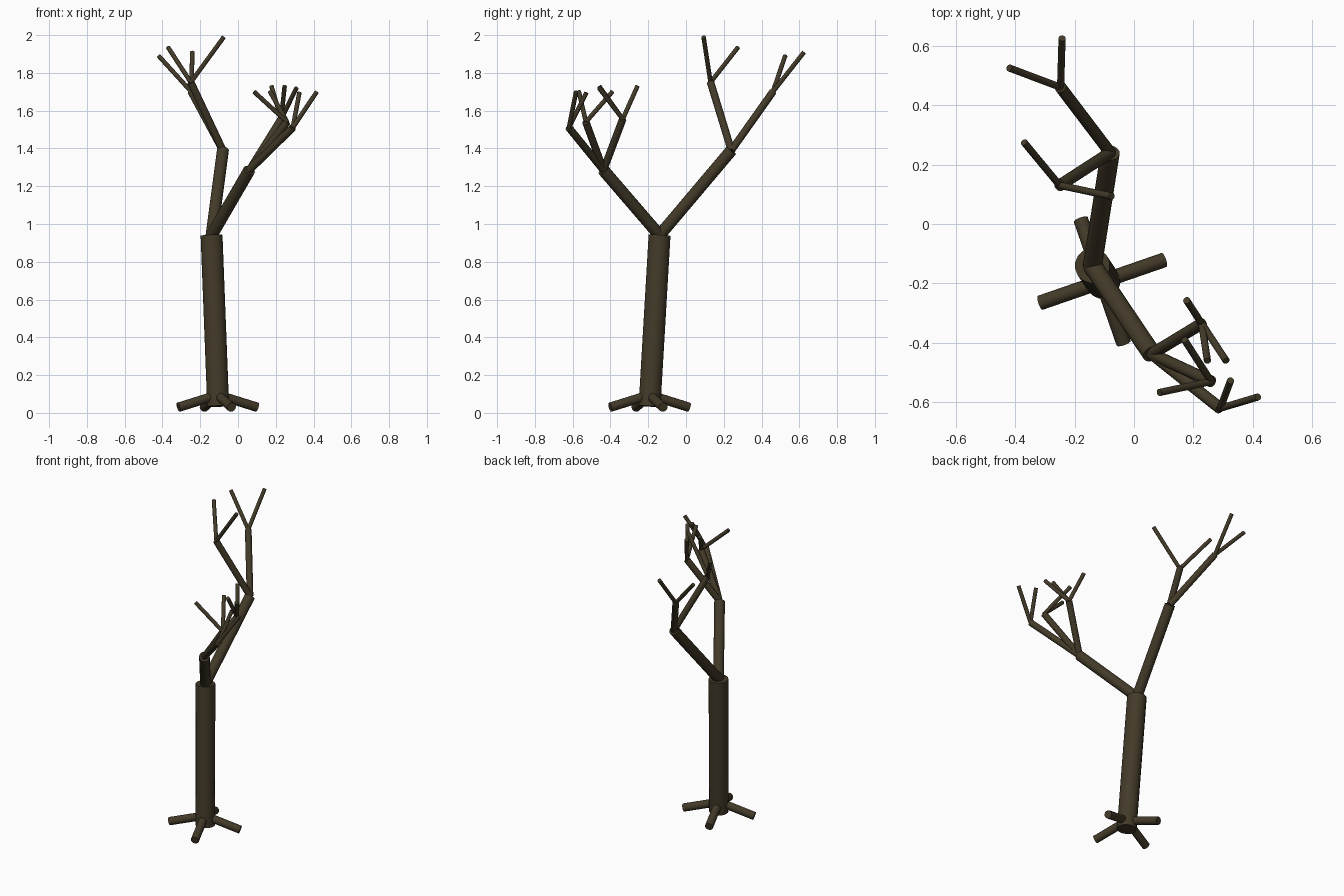
import bpy
from mathutils import Vector

cube = bpy.data.objects.get("Cube")
if cube:
    bpy.data.objects.remove(cube, do_unlink=True)

# Bark material
bark = bpy.data.materials.new("dark bark")
bark.use_nodes = True
colour = (0.056, 0.043, 0.022, 1)
bark.diffuse_color = colour
bsdf = next(n for n in bark.node_tree.nodes if n.type == 'BSDF_PRINCIPLED')
bsdf.inputs["Base Color"].default_value = colour
bsdf.inputs["Roughness"].default_value = 0.9


def limb(name, start, end, radius):
    """Straight round limb running between two points."""
    a, b = Vector(start), Vector(end)
    bpy.ops.mesh.primitive_cylinder_add(
        vertices=16, radius=radius, depth=(b - a).length, location=(a + b) / 2,
        rotation=(b - a).to_track_quat('Z', 'Y').to_euler())
    ob = bpy.context.object
    ob.name = name
    ob.data.materials.append(bark)
    bpy.ops.object.shade_smooth_by_angle()


TRUNK, BOUGH, BRANCH, TWIG, ROOT = 0.059, 0.032, 0.02, 0.012, 0.025

# Trunk
base, fork = (-0.105, -0.193, 0.035), (-0.14, -0.14, 0.94)
limb("trunk", base, fork, TRUNK)

# Roots: four spokes around the trunk base, sloping to the ground
spoke = Vector((0.208, 0.072, -0.065))
hub = Vector((-0.107, -0.193, 0.095))
for i in range(4):
    limb(f"root_{i + 1}", hub, hub + spoke, ROOT)
    spoke = Vector((-spoke.y, spoke.x, spoke.z))

# Boughs, each with its branches, each with its twig tips
tree = {
    "back": ((-0.08, 0.24, 1.39), [
        ((-0.247, 0.46, 1.70), [(-0.42, 0.525, 1.89), (-0.242, 0.625, 1.91)]),
        ((-0.25, 0.13, 1.75), [(-0.37, 0.275, 1.935), (-0.075, 0.093, 1.99)]),
    ]),
    "front": ((0.06, -0.437, 1.285), [
        ((0.29, -0.62, 1.51), [(0.325, -0.527, 1.695), (0.417, -0.582, 1.70)]),
        ((0.26, -0.53, 1.54), [(0.085, -0.567, 1.70), (0.17, -0.39, 1.70)]),
        ((0.228, -0.335, 1.555), [(0.177, -0.257, 1.73), (0.247, -0.46, 1.73),
                                  (0.31, -0.46, 1.72)]),
    ]),
}
for side, (elbow, branches) in tree.items():
    limb(f"{side}_bough", fork, elbow, BOUGH)
    for i, (joint, tips) in enumerate(branches, 1):
        limb(f"{side}_branch_{i}", elbow, joint, BRANCH)
        for j, tip in enumerate(tips, 1):
            limb(f"{side}_twig_{i}_{j}", joint, tip, TWIG)
